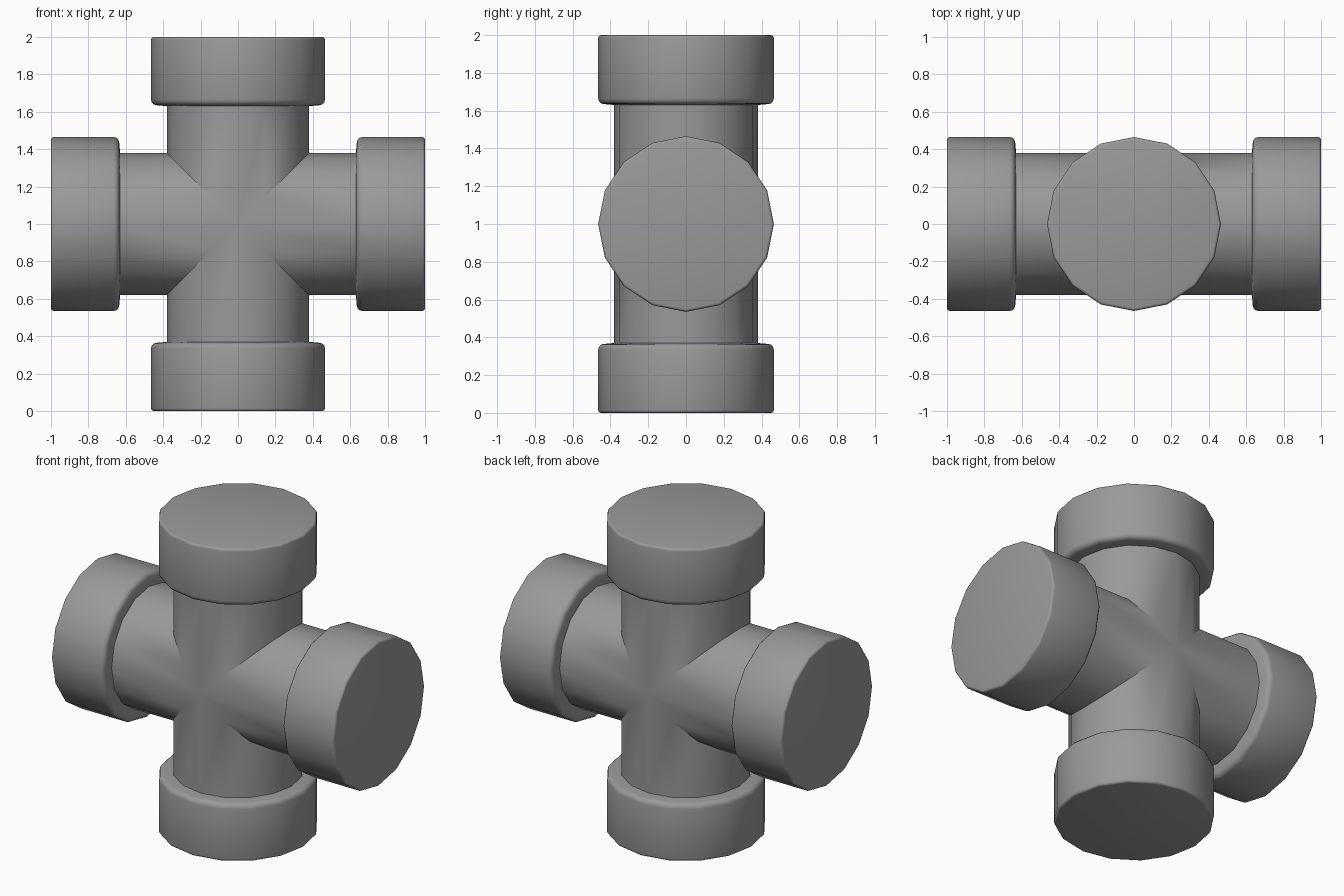
import bpy
import bmesh
from math import sin, cos, pi, radians
from mathutils import Matrix, Vector

cube = bpy.data.objects.get("Cube")
if cube:
    bpy.data.objects.remove(cube)

SIDES = 16
PIPE_R, COLLAR_R = 0.38, 0.465
COLLAR_START, END = 0.63, 1.0
CENTRE = Vector((0, 0, 1))

grey = bpy.data.materials.new("plain grey")
grey.use_nodes = True
colour = (0.32, 0.32, 0.32, 1)
grey.diffuse_color = colour
grey.node_tree.nodes["Principled BSDF"].inputs["Base Color"].default_value = colour


def rounded(radius, axial, size, start, stop, steps=3):
    """Quarter arc of (radius, axial) points around a corner centre."""
    angles = [start + (stop - start) * i / steps for i in range(steps + 1)]
    return [(radius + size * cos(a), axial + size * sin(a)) for a in angles]


def add_arm(bm, turn):
    """One pipe arm, mitred at the crossing, with a collar and closed end."""
    profile = [(PIPE_R, None), (PIPE_R, COLLAR_START)]
    profile += rounded(COLLAR_R - 0.03, COLLAR_START + 0.035, 0.03, -pi / 2, 0)
    profile += rounded(COLLAR_R - 0.015, END - 0.015, 0.015, 0, pi / 2)
    rot = Matrix.Rotation(turn, 3, 'Y')
    rings = []
    for radius, axial in profile:
        ring = []
        for i in range(SIDES):
            a = 2 * pi * i / SIDES
            x, y = radius * cos(a), radius * sin(a)
            z = abs(x) if axial is None else axial
            ring.append(bm.verts.new(rot @ Vector((x, y, z)) + CENTRE))
        rings.append(ring)
    for low, high in zip(rings, rings[1:]):
        for i in range(SIDES):
            j = (i + 1) % SIDES
            bm.faces.new((low[i], low[j], high[j], high[i]))
    bm.faces.new(rings[-1])


# Four arms welded along their mitres
bm = bmesh.new()
for quarter in range(4):
    add_arm(bm, quarter * pi / 2)
bmesh.ops.remove_doubles(bm, verts=bm.verts[:], dist=0.0005)
bmesh.ops.recalc_face_normals(bm, faces=bm.faces[:])
mesh = bpy.data.meshes.new("pipe_cross")
bm.to_mesh(mesh)
bm.free()
mesh.materials.append(grey)

pipe = bpy.data.objects.new("pipe_cross", mesh)
bpy.context.collection.objects.link(pipe)
bpy.ops.object.select_all(action='DESELECT')
pipe.select_set(True)
bpy.context.view_layer.objects.active = pipe
bpy.ops.object.shade_smooth_by_angle(angle=radians(40))
